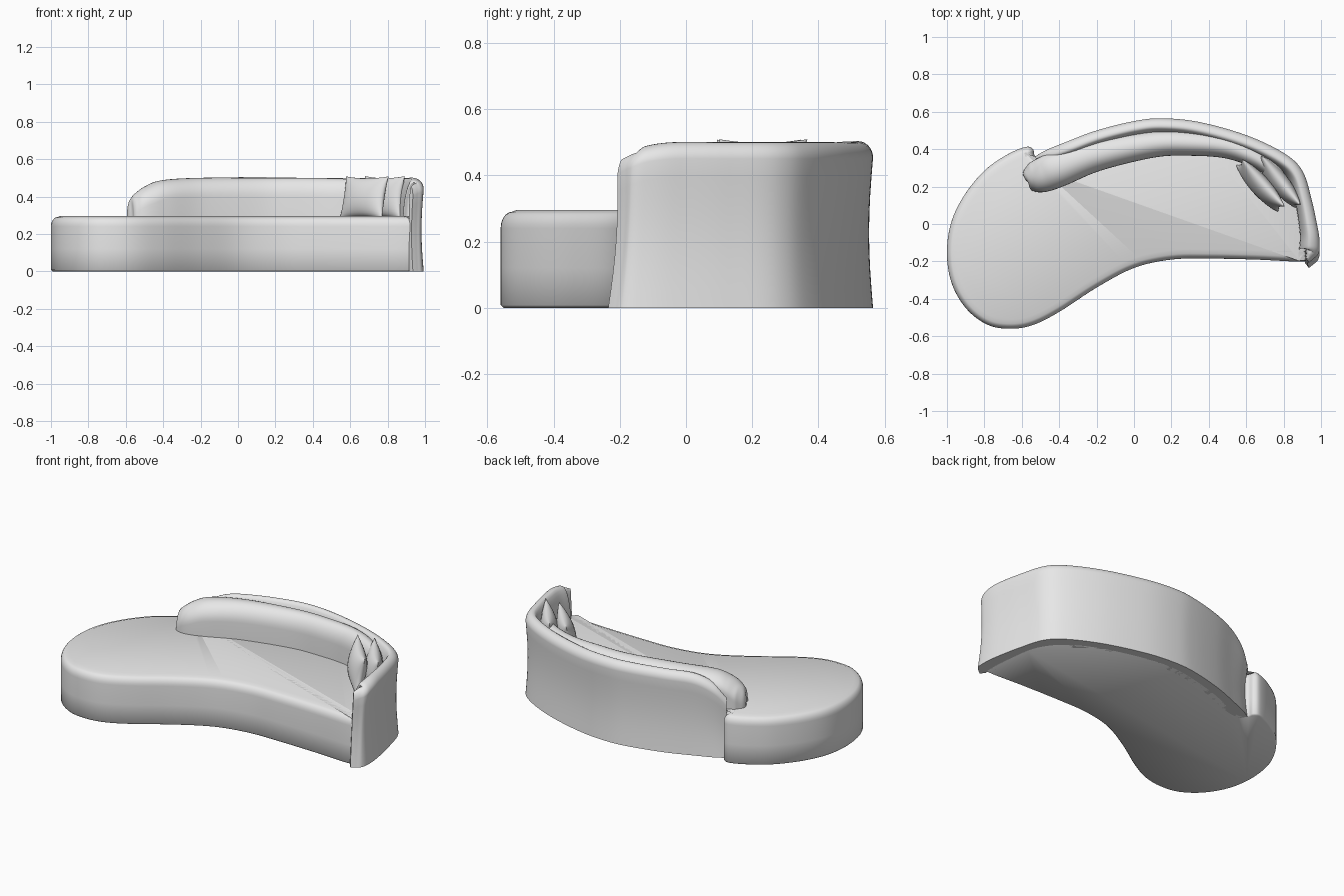
import bpy
import bmesh
import math
from mathutils import Vector

cube = bpy.data.objects.get("Cube")
if cube:
    bpy.data.objects.remove(cube, do_unlink=True)

fabric = bpy.data.materials.new("light grey fabric")
fabric.use_nodes = True
GREY = (0.8, 0.8, 0.8, 1)
fabric.diffuse_color = GREY
fabric.node_tree.nodes["Principled BSDF"].inputs["Base Color"].default_value = GREY


def finish(bm, name):
    """Turn a bmesh into a smooth shaded object."""
    bmesh.ops.remove_doubles(bm, verts=bm.verts, dist=0.0002)
    bmesh.ops.recalc_face_normals(bm, faces=bm.faces)
    mesh = bpy.data.meshes.new(name)
    bm.to_mesh(mesh)
    bm.free()
    mesh.materials.append(fabric)
    obj = bpy.data.objects.new(name, mesh)
    bpy.context.collection.objects.link(obj)
    bpy.ops.object.select_all(action='DESELECT')
    obj.select_set(True)
    bpy.context.view_layer.objects.active = obj
    bpy.ops.object.shade_smooth_by_angle(angle=math.radians(50))
    return obj


def spline(points, steps, closed=False):
    """Smooth curve through points of any dimension."""
    n = len(points)

    def at(i):
        return points[i % n] if closed else points[max(0, min(n - 1, i))]

    result = []
    for i in range(n if closed else n - 1):
        for s in range(steps):
            t = s / steps
            result.append([
                b + t * (c - a + t * (2 * a - 5 * b + 4 * c - d + t * (3 * (b - c) + d - a))) / 2
                for a, b, c, d in zip(at(i - 1), at(i), at(i + 1), at(i + 2))])
    if not closed:
        result.append(list(points[-1]))
    return result


def side_normals(path, closed=False):
    """Unit vector to the right of the heading at each path point."""
    n = len(path)
    normals = []
    for i in range(n):
        a = path[i - 1] if closed or i else path[i]
        b = path[(i + 1) % n] if closed or i < n - 1 else path[i]
        normals.append(Vector((b[1] - a[1], a[0] - b[0])).normalized())
    return normals


def skin(bm, rings, wrap):
    """Bridge rings of vertices with quads; return the vertex rings."""
    rows = [[bm.verts.new(p) for p in ring] for ring in rings]
    for r, s in zip(rows, rows[1:]):
        for j in range(len(r) if wrap else len(r) - 1):
            k = (j + 1) % len(r)
            bm.faces.new((r[j], r[k], s[k], s[j]))
    bm.faces.new(rows[0])
    bm.faces.new(rows[-1])
    return rows


def section(width, bottom, top, r_out, r_in, ridge, pinch):
    """Upright section from outer foot, over a rounded top, to inner foot."""
    limit = 0.9 * (top - bottom)
    r_out, r_in = min(r_out, limit), min(r_in, limit)
    points = []
    for i in range(8):
        f = i / 8
        points.append((pinch * math.sin(math.pi * f), bottom + f * (top - r_out - bottom)))
    for i in range(9):
        a = math.pi / 2 * i / 8
        points.append((ridge * width * (1 - math.cos(a)), top - r_out * (1 - math.sin(a))))
    for i in range(1, 9):
        a = math.pi / 2 * i / 8
        points.append((width * (ridge + (1 - ridge) * math.sin(a)), top - r_in * (1 - math.cos(a))))
    points.append((width, bottom))
    return points


def loft(name, stations, bottom, r_out, r_in, ridge, bias, pinch=0, slant=0):
    """Sweep an upright section along stations of x, y, width, top."""
    path = spline(stations, 8)
    rings = []
    for (x, y, width, top), normal in zip(path, side_normals(path)):
        ring = []
        for u, z in section(width, bottom, top, r_out, r_in, ridge, pinch):
            p = Vector((x, y)) + normal * (u - bias * width)
            lean = slant * z * max(0, min(1, -5 * p.y))
            ring.append((p.x, p.y + lean, z))
        rings.append(ring)
    bm = bmesh.new()
    skin(bm, rings, True)
    return finish(bm, name)


# Seat: a bean shaped outline with a softly rounded upper edge
outline = [
    (-1, -.17), (-.97, -.33), (-.89, -.46), (-.78, -.54), (-.66, -.56), (-.54, -.54),
    (-.4, -.47), (-.2, -.34), (0, -.235), (.2, -.19), (.4, -.185), (.65, -.19), (.9, -.2),
    (.93, -.17), (.92, 0), (.88, .2), (.75, .35), (.5, .46), (.15, .52), (-.2, .45),
    (-.45, .35), (-.525, .36), (-.54, .4), (-.58, .412), (-.68, .37), (-.8, .285),
    (-.91, .15), (-.98, 0)]
edge = spline(outline, 6, True)
normals = side_normals(edge, True)
bm = bmesh.new()
levels = [(.008, 0), (0, .008), (0, .12), (0, .24)]
for i in range(1, 7):
    a = math.pi / 2 * i / 6
    levels.append((.035 * (1 - math.cos(a)), .24 + .05 * math.sin(a)))
levels.append((.05, .296))
skin(bm, [[(p[0] - n.x * inset, p[1] - n.y * inset, z) for p, n in zip(edge, normals)]
          for inset, z in levels], True)
finish(bm, "seat")

# Outer shell: wraps the back and turns the corner into the arm
shell = [
    (-.53, .36, .05, .37), (-.47, .395, .08, .44), (-.36, .44, .09, .49), (-.2, .5, .09, .5),
    (0, .55, .09, .503), (.15, .565, .09, .503), (.35, .545, .09, .5), (.6, .475, .09, .5),
    (.8, .38, .09, .5), (.9, .285, .09, .5), (.95, .13, .09, .5), (.985, -.04, .1, .5),
    (.993, -.14, .11, .49), (.985, -.19, .105, .475), (.96, -.215, .07, .465),
    (.935, -.235, .035, .45)]
loft("back_shell_and_arm", shell, 0, .05, .22, .5, 0, pinch=.012, slant=.07)

# Back cushion: a fat roll inside the shell with a rounded free end
cushion = [
    (-.582, .24, .02, .35), (-.572, .245, .1, .39), (-.545, .25, .155, .42),
    (-.49, .262, .185, .457), (-.4, .295, .19, .488), (-.2, .365, .165, .5), (.1, .425, .14, .5),
    (.3, .43, .13, .5), (.5, .41, .12, .497), (.66, .345, .1, .49), (.76, .265, .08, .48),
    (.83, .16, .05, .45)]
loft("back_cushion", cushion, .26, .07, .1, .5, .5)


# Scatter pillows: pinched corners, plump middles
def pillow(name, location, tilt, turn):
    half_long, half_high, plump, n = .17, .115, .05, 16
    bm = bmesh.new()
    steps = [math.sin(math.pi * (i / n - .5)) for i in range(n + 1)]
    for side in (-1, 1):
        rows = []
        for v in steps:
            rows.append([bm.verts.new((
                half_long * u * (1 - .1 * (1 - v * v)),
                side * plump * math.sqrt(max(0, (1 - u * u) * (1 - v * v))),
                half_high * v * (1 - .1 * (1 - u * u)))) for u in steps])
        for r, s in zip(rows, rows[1:]):
            for j in range(n):
                bm.faces.new((r[j], r[j + 1], s[j + 1], s[j]))
    obj = finish(bm, name)
    obj.location = location
    obj.rotation_euler = (tilt, 0, turn)


pillow("front_pillow", (.675, .205, .395), -.2, -.84)
pillow("rear_pillow", (.775, .225, .395), -.12, -.9)
